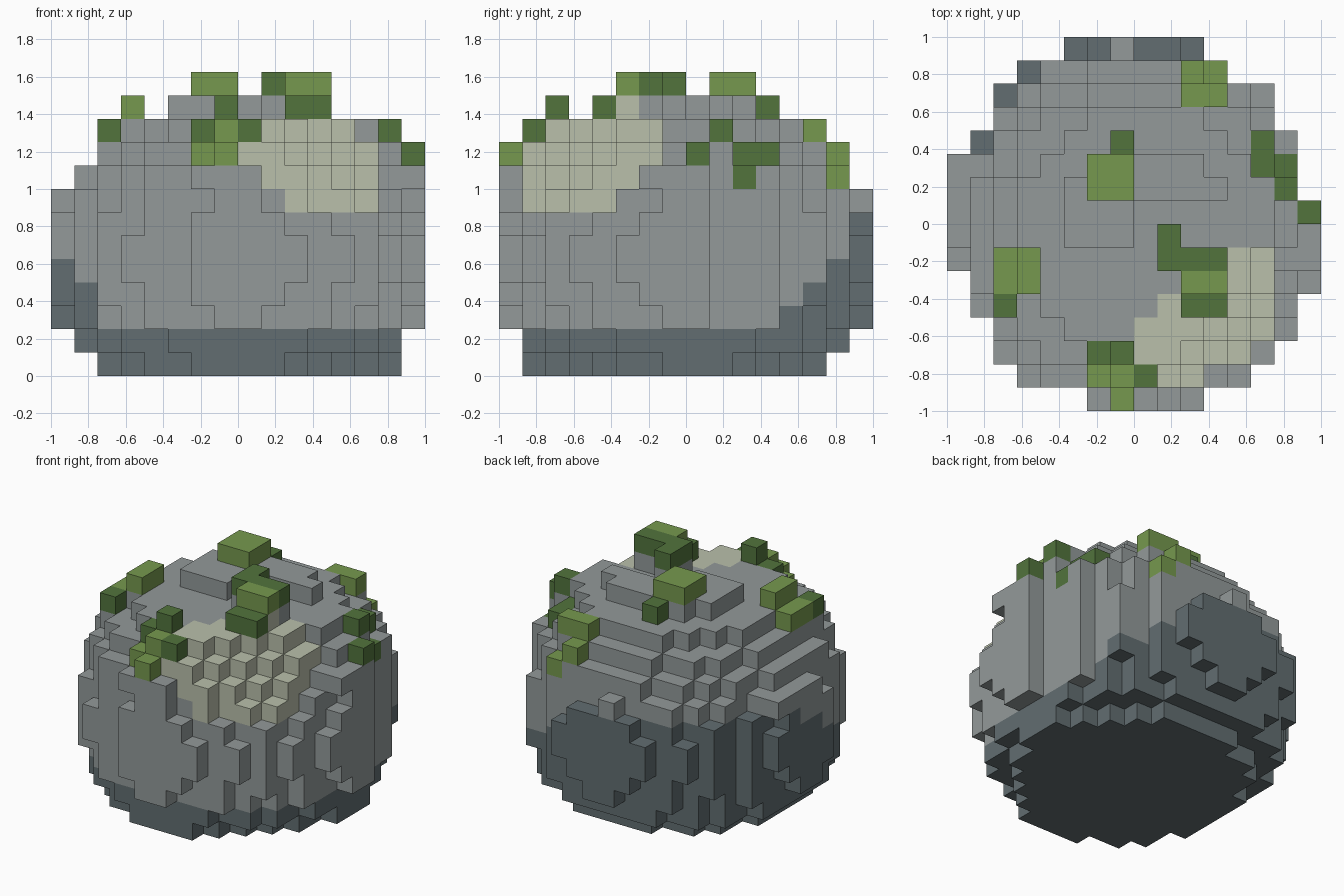
import bpy, bmesh, math

if "Cube" in bpy.data.objects:
    bpy.data.objects.remove(bpy.data.objects["Cube"])

V = 0.125  # voxel edge length


def material(name, rgb):
    m = bpy.data.materials.new(name)
    m.diffuse_color = (*rgb, 1)
    m.use_nodes = True
    m.node_tree.nodes["Principled BSDF"].inputs["Base Color"].default_value = m.diffuse_color
    return m


MATS = [material("grey_stone", (0.292, 0.322, 0.322)),
        material("dark_stone", (0.122, 0.155, 0.165)),
        material("pale_stone", (0.490, 0.526, 0.408)),
        material("light_moss", (0.182, 0.318, 0.077)),
        material("dark_moss", (0.084, 0.174, 0.046))]
GREY, DARK, PALE, MOSS_LIGHT, MOSS_DARK = range(5)

# Widest footprint: x span of each row, from front to back
ROWS = [(6, 11), (3, 13), (2, 14), (2, 15), (1, 15), (1, 16), (0, 16), (0, 16),
        (0, 16), (0, 15), (0, 15), (1, 15), (2, 14), (2, 14), (3, 12), (5, 11)]

# Each layer from the ground up: x span, y span, roundness factor
FULL = (0, 16, 0, 16)
LAYERS = [((2, 15, 1, 14), 1.0), ((1, 15, 1, 15), 1.02), (FULL, 0.95),
          (FULL, 0.985), (FULL, 1.02), (FULL, 1.02), (FULL, 0.985), (FULL, 0.945),
          ((1, 16, 0, 15), 1.0), ((2, 15, 1, 14), 1.0), ((3, 14, 2, 13), 1.02),
          ((5, 12, 5, 11), 1.08)]

# Moss clumps: column, row, width, depth, layer
LIGHT_CLUMPS = [(6, 9, 2, 2, 12), (3, 5, 1, 2, 11), (2, 5, 1, 2, 10), (7, 0, 1, 1, 9),
                (7, 1, 1, 1, 10), (6, 1, 1, 1, 9), (10, 5, 2, 1, 12), (10, 13, 2, 1, 10),
                (10, 14, 1, 1, 9), (11, 14, 1, 1, 8)]
DARK_CLUMPS = [(7, 11, 1, 1, 11), (2, 4, 1, 1, 10), (8, 1, 1, 1, 10), (6, 2, 1, 1, 10),
               (7, 2, 1, 1, 11), (9, 6, 1, 2, 12), (10, 6, 2, 1, 12), (10, 4, 2, 1, 11),
               (13, 10, 1, 2, 9), (14, 9, 1, 1, 10), (14, 10, 1, 1, 8), (15, 8, 1, 1, 9)]


def centre(i, j, k):
    return (i + 0.5) * V - 1, (j + 0.5) * V - 1, (k + 0.5) * V


def patch_limits(k):
    """Low x, high x and high y of the pale patch in a layer."""
    return ({7: 0.25, 8: 0.125}.get(k, 0), 0.625 if k == 10 else 0.75,
            {7: -0.375, 8: -0.25, 11: -0.25}.get(k, -0.125))


def is_stone(i, j, k):
    (x0, x1, y0, y1), scale = LAYERS[k]
    x, y, z = centre(i, j, k)
    if not (ROWS[j][0] <= i < ROWS[j][1] and x0 <= i < x1 and y0 <= j < y1):
        return False
    # upper ledges at the back and left
    if k == 7 and (i == 0 and 7 <= j <= 10):
        return True
    if k >= 7 and (i, j) in ((1, 11), (8, 15)):
        return False
    # stepped crown
    if k == 11 and j < (7 if x < 0 else 9):
        return False
    # foot cut back at the right corners
    if k == 0 and (x - y > 1.01 or x + y > 1.01 or (x > 0.75 and y < -0.13)):
        return False
    if k == 1 and x - y > 1.26:
        return False
    # the pale patch is a chipped staircase
    if 7 <= k < 11:
        low_x, high_x, high_y = patch_limits(k)
        if x > high_x and y < high_y or x > low_x and y < -0.875:
            return False
        if x > 0.375 and y < -0.75 or (x > 0.625 and y < -0.625):
            return False
        if 0 < x < 0.8 and y < -0.12 and x - y > 1.26 - V * (k - 7):
            return False
    u = (i + 0.5 - (x0 + x1) / 2) / ((x1 - x0) / 2)
    v = (j + 0.5 - (y0 + y1) / 2) / ((y1 - y0) / 2)
    return math.hypot(u, v) <= scale


def stone_colour(i, j, k):
    x, y, z = centre(i, j, k)
    # shadowy base that climbs towards the back left
    rise = 0.295 - 0.477 * x + 0.737 * y + (0.08 if x < -0.75 and y < -0.4 else 0)
    if k < 2 or (k < 7 and z < rise):
        return DARK
    # pale weathered patch at the front right
    low_x, high_x, high_y = patch_limits(k)
    if k >= 7 and low_x < x < high_x and -0.875 < y < high_y and x - y > 0.55:
        return PALE
    return GREY


# Collect moss and stone voxels
moss = {}
for clumps, colour in ((LIGHT_CLUMPS, MOSS_LIGHT), (DARK_CLUMPS, MOSS_DARK)):
    for i, j, w, d, k in clumps:
        for a in range(i, i + w):
            for b in range(j, j + d):
                moss[a, b, k] = colour

stone = {(i, j, k) for i in range(16) for j in range(16)
         for k in range(len(LAYERS)) if is_stone(i, j, k)}
for i, j, k in moss:  # every clump rests on stone and nothing covers it
    stone -= {(i, j, n) for n in range(k, 13)}
    stone |= {(i, j, n) for n in range(4, k)}
stone = {c: stone_colour(*c) for c in stone}
solid = set(stone) | set(moss)

SIDES = {(1, 0, 0): ((1, 0, 0), (1, 1, 0), (1, 1, 1), (1, 0, 1)),
         (-1, 0, 0): ((0, 0, 0), (0, 0, 1), (0, 1, 1), (0, 1, 0)),
         (0, 1, 0): ((0, 1, 0), (0, 1, 1), (1, 1, 1), (1, 1, 0)),
         (0, -1, 0): ((0, 0, 0), (1, 0, 0), (1, 0, 1), (0, 0, 1)),
         (0, 0, 1): ((0, 0, 1), (1, 0, 1), (1, 1, 1), (0, 1, 1)),
         (0, 0, -1): ((0, 0, 0), (0, 1, 0), (1, 1, 0), (1, 0, 0))}


def build(name, cells, slots):
    """Make one mesh from the exposed sides of its voxels."""
    bm = bmesh.new()
    verts = {}
    for (i, j, k), colour in sorted(cells.items()):
        for (dx, dy, dz), corners in SIDES.items():
            if (i + dx, j + dy, k + dz) in solid:
                continue
            ring = []
            for a, b, c in corners:
                p = (i + a, j + b, k + c)
                if p not in verts:
                    verts[p] = bm.verts.new((p[0] * V - 1, p[1] * V - 1, p[2] * V))
                ring.append(verts[p])
            bm.faces.new(ring).material_index = slots.index(colour)
    mesh = bpy.data.meshes.new(name)
    bm.to_mesh(mesh)
    bm.free()
    for s in slots:
        mesh.materials.append(MATS[s])
    bpy.context.collection.objects.link(bpy.data.objects.new(name, mesh))


build("boulder", stone, [GREY, DARK, PALE])
build("light_moss_clumps", {c: m for c, m in moss.items() if m == MOSS_LIGHT}, [MOSS_LIGHT])
build("dark_moss_clumps", {c: m for c, m in moss.items() if m == MOSS_DARK}, [MOSS_DARK])
